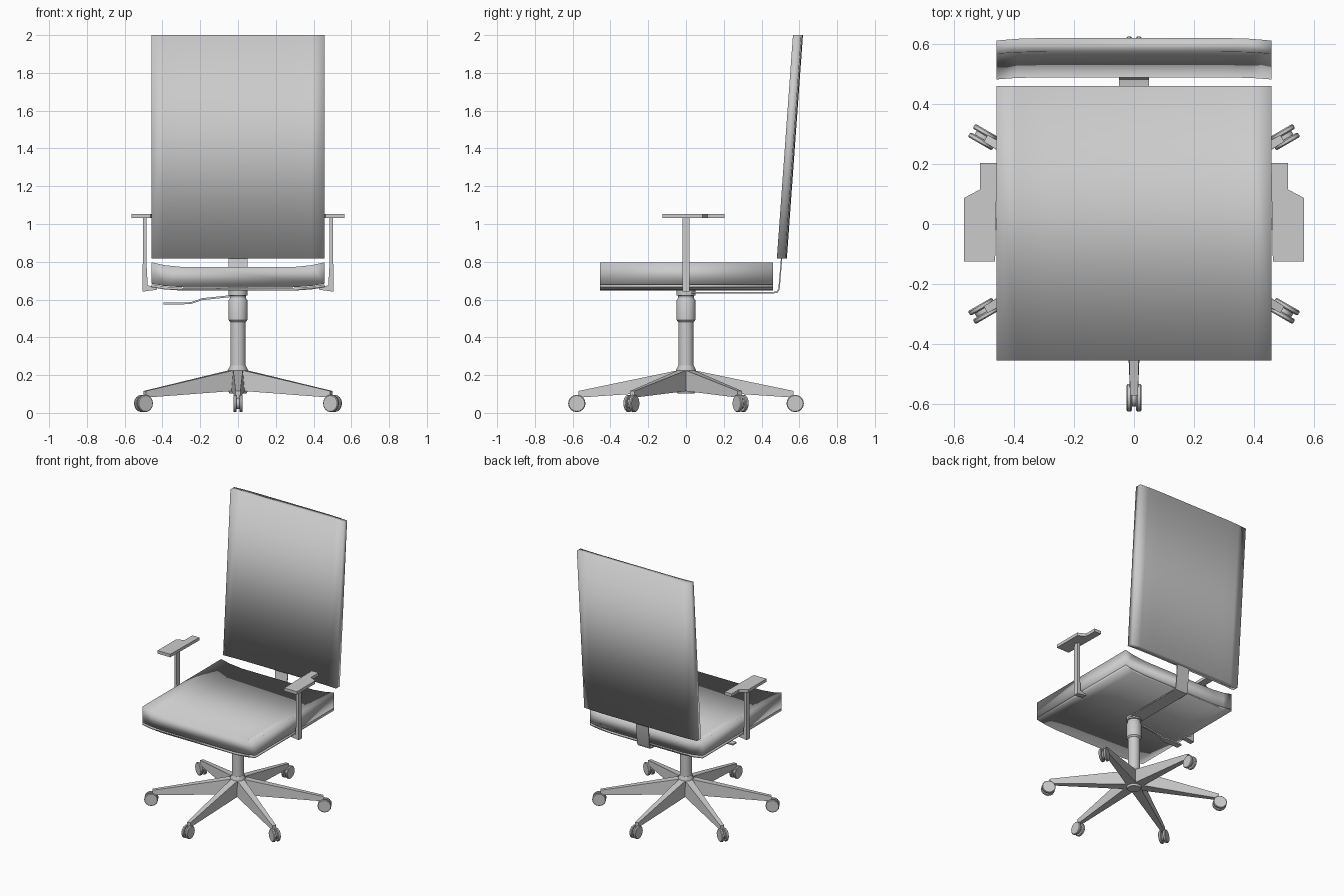
import bpy, bmesh
from math import radians, pi
from mathutils import Matrix, Vector

if "Cube" in bpy.data.objects:
    bpy.data.objects.remove(bpy.data.objects["Cube"], do_unlink=True)

grey = bpy.data.materials.new("neutral_grey")
grey.use_nodes = True
colour = (0.6, 0.6, 0.6, 1)
grey.diffuse_color = colour
grey.node_tree.nodes["Principled BSDF"].inputs["Base Color"].default_value = colour


def finish(name, bm, angle=35):
    """Turn a bmesh into a shaded, coloured object."""
    bmesh.ops.recalc_face_normals(bm, faces=bm.faces)
    mesh = bpy.data.meshes.new(name)
    bm.to_mesh(mesh)
    bm.free()
    mesh.materials.append(grey)
    obj = bpy.data.objects.new(name, mesh)
    bpy.context.collection.objects.link(obj)
    bpy.ops.object.select_all(action='DESELECT')
    obj.select_set(True)
    bpy.context.view_layer.objects.active = obj
    if angle >= 180:
        bpy.ops.object.shade_smooth()
    else:
        bpy.ops.object.shade_smooth_by_angle(angle=radians(angle))
    return obj


def loft(bm, rings):
    """Skin a list of equal closed rings and cap both ends."""
    loops = [[bm.verts.new(p) for p in ring] for ring in rings]
    n = len(loops[0])
    for a, b in zip(loops, loops[1:]):
        for i in range(n):
            bm.faces.new((a[i], a[(i + 1) % n], b[(i + 1) % n], b[i]))
    bm.faces.new(loops[0])
    bm.faces.new(loops[-1])


def lathe(name, profile, sides=24):
    """Round part about the z axis from (radius, z) points."""
    bm = bmesh.new()
    rings = []
    for r, z in profile:
        rings.append([Matrix.Rotation(2 * pi * i / sides, 3, 'Z') @ Vector((r, 0, z))
                      for i in range(sides)])
    loft(bm, rings)
    return finish(name, bm)


def prism(name, outline, a, b, place, angle=35):
    """Extrude a 2D outline from a to b; place(u, v, w) gives the 3D point."""
    bm = bmesh.new()
    loft(bm, [[place(u, v, w) for u, v in outline] for w in (a, b)])
    return finish(name, bm, angle)


def slab(lower, upper):
    """Closed section from half-width (x, value) lists, mirrored in x."""
    def full(side):
        return [(-x, v) for x, v in reversed(side)] + list(side)
    return full(lower) + full(upper)[::-1]


def along_y(u, v, w):
    return (u, w, v)


# Seat: dished cushion over a thin pan
seam = [(0.29, 0.665), (0.39, 0.672), (0.458, 0.684)]
prism("seat_cushion", slab(seam, [(0.29, 0.772), (0.39, 0.782), (0.458, 0.797)]),
      -0.455, 0.46, along_y, 180)
prism("seat_pan", slab([(0.29, 0.647), (0.39, 0.654), (0.458, 0.665)],
                       [(x, z - 0.003) for x, z in seam]),
      -0.455, 0.46, along_y, 180)

# Backrest: gently curved panel, leaning back
prism("backrest",
      slab([(0.29, 0.488), (0.39, 0.486), (0.458, 0.481)],
           [(0.29, 0.534), (0.39, 0.531), (0.458, 0.525)]),
      0.817, 2.0, lambda u, v, w: (u, v + (w - 0.817) * 0.072, w), 180)

# Bent flat bar joining the column to the backrest
bar = [(0.0, 0.632), (0.46, 0.632), (0.485, 0.636), (0.496, 0.655), (0.514, 0.87),
       (0.507, 0.87), (0.489, 0.658), (0.481, 0.644), (0.46, 0.64), (0.0, 0.64)]
prism("back_support_bar", bar, -0.05, 0.05, lambda u, v, w: (w, u, v))

# Gas column, collar and mount
lathe("gas_column", [(0.04, 0.2), (0.04, 0.5)])
lathe("column_collar", [(0.042, 0.482), (0.05, 0.492), (0.05, 0.595), (0.043, 0.607)])
lathe("seat_mount", [(0.043, 0.6), (0.043, 0.62), (0.05, 0.622), (0.05, 0.65)])

# Height lever with a flat paddle
bm = bmesh.new()
loft(bm, [[(x, dy * w, z + dz * 0.005) for dy, dz in ((-1, -1), (1, -1), (1, 1), (-1, 1))]
          for x, z, w in ((0, 0.622, 0.006), (-0.19, 0.602, 0.006),
                          (-0.25, 0.581, 0.012), (-0.29, 0.58, 0.022), (-0.395, 0.58, 0.022))])
finish("height_lever", bm)

# Armrests
pad = [(0.462, -0.125), (0.565, -0.125), (0.565, 0.087), (0.512, 0.115),
       (0.512, 0.203), (0.456, 0.203)]
post = [(0.485, 1.04), (0.485, 0.8), (0.478, 0.675), (0.43, 0.665), (0.43, 0.652),
        (0.505, 0.642), (0.503, 1.04)]
for side, s in (("left", 1), ("right", -1)):
    prism(side + "_arm_pad", pad, 1.032, 1.054, lambda u, v, w: (s * u, v, w))
    prism(side + "_arm_post", post, -0.018, 0.018, lambda u, v, w: (s * u, w, v))

# Star base: hub, six tapered legs and twin-wheel casters
lathe("base_hub", [(0.045, 0.103), (0.055, 0.125), (0.052, 0.228), (0.042, 0.25)], 12)
for k in range(6):
    turn = Matrix.Rotation(radians(60 * k - 90), 4, 'Z')
    bm = bmesh.new()
    loft(bm, [[(r, -b, lo), (r, b, lo), (r, t, hi), (r, -t, hi)]
              for r, b, t, lo, hi in ((0.02, 0.036, 0.026, 0.118, 0.23),
                                      (0.57, 0.013, 0.013, 0.081, 0.116))])
    bm.transform(turn)
    finish(f"base_leg_{k + 1}", bm)

    bm = bmesh.new()
    for y, radius, depth in ((-0.016, 0.046, 0.018), (0.016, 0.046, 0.018), (0, 0.03, 0.03)):
        spot = Matrix.Translation((0.578, y, 0.05)) @ Matrix.Rotation(pi / 2, 4, 'X')
        bmesh.ops.create_cone(bm, cap_ends=True, segments=16, radius1=radius,
                              radius2=radius, depth=depth, matrix=spot)
    rims = [e for e in bm.edges if len(e.link_faces) == 2
            and {len(f.verts) for f in e.link_faces} == {4, 16}]
    bmesh.ops.bevel(bm, geom=rims, offset=0.004, segments=1, affect='EDGES')
    bm.transform(turn)
    finish(f"caster_{k + 1}", bm)
